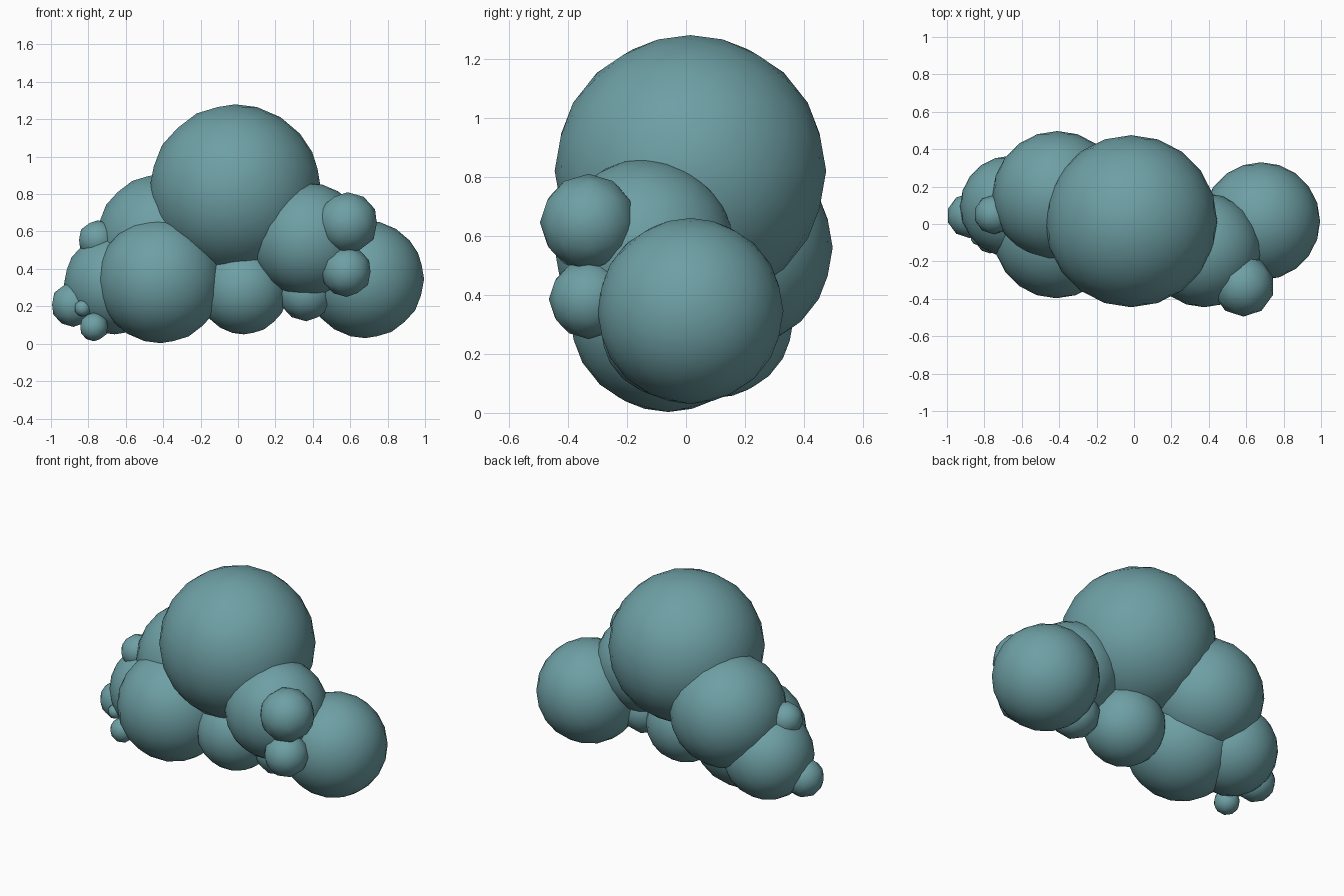
import bpy

cube = bpy.data.objects.get("Cube")
if cube:
    bpy.data.objects.remove(cube, do_unlink=True)

# Single flat colour
teal = bpy.data.materials.new("dusty_teal")
teal.use_nodes = True
colour = (0.155, 0.35, 0.375, 1)
teal.diffuse_color = colour
teal.node_tree.nodes["Principled BSDF"].inputs["Base Color"].default_value = colour


def puff(name, location, radius):
    """Smooth-shaded icosphere; small puffs get a coarser mesh."""
    detail = 3 if radius > 0.2 else 2
    bpy.ops.mesh.primitive_ico_sphere_add(
        subdivisions=detail, radius=radius, location=location)
    obj = bpy.context.object
    obj.name = name
    obj.data.materials.append(teal)
    bpy.ops.object.shade_smooth()
    return obj


# Crown and base of the cloud
puff("crown_puff", (-0.015, 0.015, 0.82), 0.46)
puff("center_base_puff", (0.03, -0.05, 0.29), 0.24)

# Puffs on the -x side
puff("right_front_puff", (-0.415, -0.06, 0.34), 0.337)
puff("right_back_puff", (-0.41, 0.15, 0.56), 0.347)
puff("right_end_puff", (-0.66, 0.095, 0.32), 0.27)
puff("right_upper_bud", (-0.75, 0.05, 0.555), 0.105)
puff("right_tip_bud", (-0.88, 0.045, 0.21), 0.12)
puff("right_bottom_bud", (-0.77, -0.08, 0.09), 0.077)
puff("right_tiny_bud", (-0.83, -0.07, 0.19), 0.045)

# Puffs on the +x side
puff("left_middle_puff", (0.375, -0.14, 0.555), 0.305)
puff("left_end_puff", (0.68, 0.015, 0.345), 0.315)
puff("left_under_puff", (0.365, -0.10, 0.27), 0.15)
puff("left_front_upper_bud", (0.585, -0.33, 0.645), 0.165)
puff("left_front_lower_bud", (0.58, -0.33, 0.385), 0.135)
